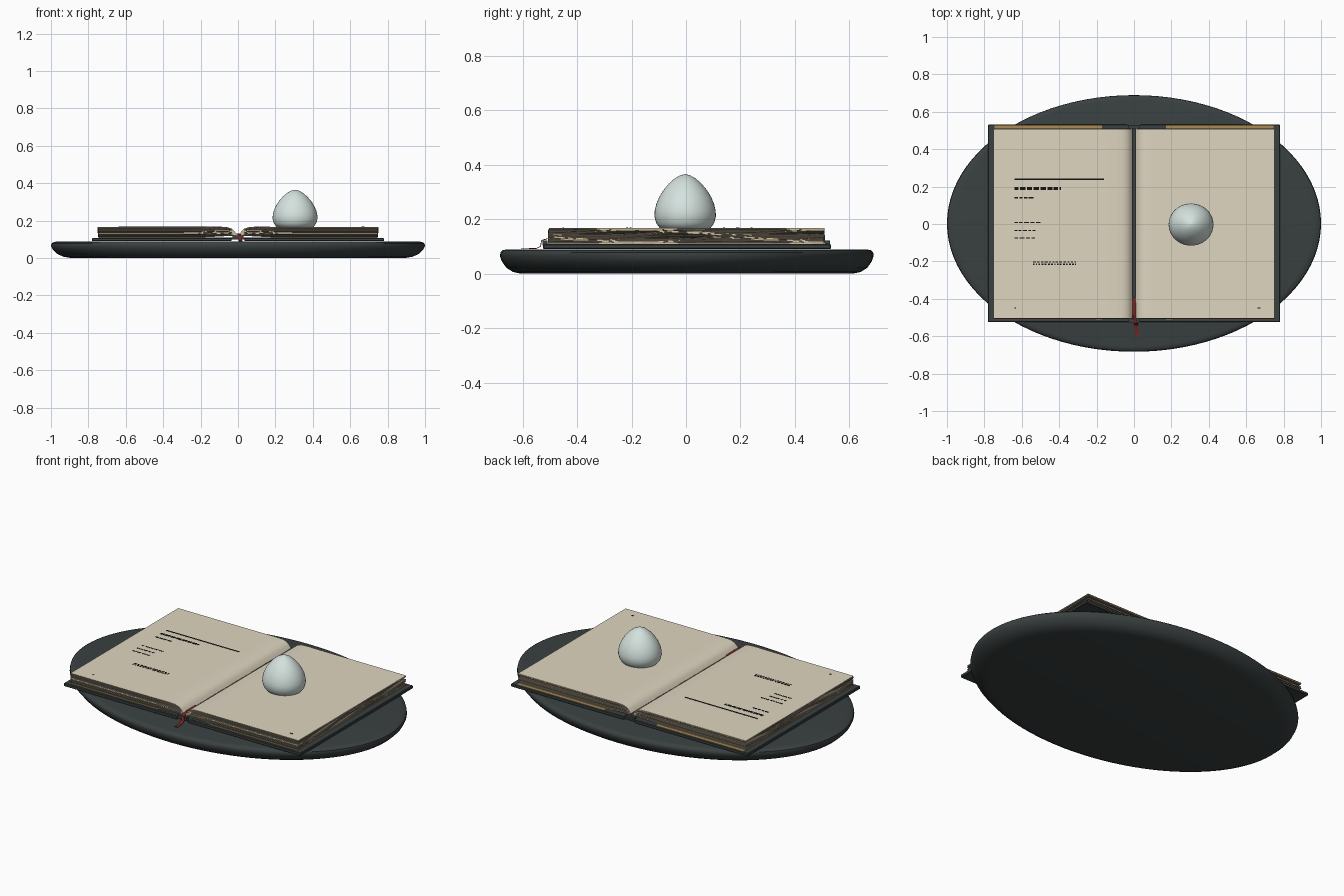
import bpy, bmesh, math, random

random.seed(4)
cube = bpy.data.objects.get("Cube")
if cube:
    bpy.data.objects.remove(cube, do_unlink=True)


def material(name, r, g, b):
    m = bpy.data.materials.new(name)
    m.use_nodes = True
    m.diffuse_color = (r, g, b, 1)
    bsdf = next(n for n in m.node_tree.nodes if n.type == 'BSDF_PRINCIPLED')
    bsdf.inputs["Base Color"].default_value = (r, g, b, 1)
    return m


SLATE = material("dark slate", .042, .051, .051)
PAPER = material("cream paper", .74, .67, .53)
EDGE = material("page edge", .60, .54, .42)
INNER = material("inner page brown", .13, .11, .08)
GOLD = material("gilded edge", .42, .26, .09)
INK = material("black ink", .006, .006, .006)
RED = material("ribbon red", .20, .018, .018)
SHELL = material("pale shell", .66, .76, .73)


def build(name, bm, mats, smooth=None, modifiers=()):
    bmesh.ops.recalc_face_normals(bm, faces=bm.faces)
    mesh = bpy.data.meshes.new(name)
    bm.to_mesh(mesh)
    bm.free()
    ob = bpy.data.objects.new(name, mesh)
    bpy.context.collection.objects.link(ob)
    for m in mats:
        mesh.materials.append(m)
    bpy.ops.object.select_all(action='DESELECT')
    bpy.context.view_layer.objects.active = ob
    ob.select_set(True)
    for kind, settings in modifiers:
        mod = ob.modifiers.new(kind.title(), kind)
        for key, value in settings.items():
            setattr(mod, key, value)
        bpy.ops.object.modifier_apply(modifier=mod.name)
    if smooth:
        bpy.ops.object.shade_smooth_by_angle(angle=math.radians(smooth))
    return ob


def add_box(bm, x0, x1, y0, y1, z0, z1):
    verts = bmesh.ops.create_cube(bm, size=1)["verts"]
    for v in verts:
        v.co.x = (x0 + x1) / 2 + v.co.x * (x1 - x0)
        v.co.y = (y0 + y1) / 2 + v.co.y * (y1 - y0)
        v.co.z = (z0 + z1) / 2 + v.co.z * (z1 - z0)


def box(name, mat, *bounds, modifiers=()):
    bm = bmesh.new()
    add_box(bm, *bounds)
    return build(name, bm, [mat], modifiers=modifiers)


def lathe(name, mat, profile, steps, cx=0, cy=0, squash=1, smooth=40):
    """Rings around z from (radius, height) pairs, capped at both ends."""
    bm = bmesh.new()
    rings = []
    for r, z in profile:
        rings.append([bm.verts.new((cx + r * math.cos(a), cy + r * squash * math.sin(a), z))
                      for a in (math.tau * i / steps for i in range(steps))])
    for low, high in zip(rings, rings[1:]):
        for i in range(steps):
            j = (i + 1) % steps
            bm.faces.new((low[i], low[j], high[j], high[i]))
    bm.faces.new(rings[0][::-1])
    bm.faces.new(rings[-1])
    return build(name, bm, [mat], smooth)


def curve_at(points, x):
    """Height on a polyline."""
    for (x0, z0), (x1, z1) in zip(points, points[1:]):
        if x <= x1:
            return z0 + (z1 - z0) * max(0, (x - x0) / (x1 - x0))
    return points[-1][1]


MIRROR = ('MIRROR', {})

# Oval stand with a tucked-in underside
lathe("oval_stand", SLATE,
      [(.89, 0), (.93, .006), (.965, .021), (.99, .045), (1, .065),
       (.997, .078), (.985, .086), (.96, .089)], 96, squash=.686, cy=.003)

# Egg resting on the right-hand page
lathe("egg", SHELL,
      [(.078, .16), (.10, .168), (.113, .185), (.12, .21), (.119, .23),
       (.113, .255), (.102, .28), (.086, .305), (.064, .33), (.04, .35),
       (.018, .361), (.002, .365)], 40, cx=.305, cy=-.003, squash=.94, smooth=50)

# Cover boards, spine, headbands and gilded lining
box("cover_boards", SLATE, .035, .78, -.525, .532, .09, .108,
    modifiers=[('BEVEL', {"width": .003, "segments": 1}), MIRROR])
box("cover_spine", SLATE, -.04, .04, -.522, .53, .098, .108)
box("gilded_lining", GOLD, .17, .745, -.511, .526, .106, .110, modifiers=[MIRROR])
box("spine_lining", SLATE, -.17, .17, -.511, .526, .106, .109)
for label, y in (("front", -.518), ("back", .519)):
    box(label + "_headband", SLATE, -.03, .03, y - .009, y + .009, .104, .121)

# Page sheets fanning out of the gutter, in loosely wavy bundles
TOP = [(.008, .128), (.02, .145), (.035, .158), (.06, .166), (.1, .168),
       (.2, .167), (.3, .167), (.75, .167)]
BOTTOM = [(.008, .122), (.05, .121), (.12, .117), (.21, .112), (.75, .112)]
COLUMNS = [x for x, z in TOP[:-1]] + [.4, .5, .6, .75]
SHEETS, ROWS, BUNDLE = 12, 28, 4


def sheet(index):
    f = index / (SHEETS - 1)
    is_top = index == SHEETS - 1
    bm = bmesh.new()
    back = .506 + random.uniform(-.003, .004)
    front = -.504 + random.uniform(-.003, .003)
    fore = 0 if is_top else random.uniform(-.006, .001)
    grid = []
    for x in COLUMNS:
        column = []
        for j in range(ROWS + 1):
            y = front + (back - front) * j / ROWS
            z = curve_at(BOTTOM, x) * (1 - f) + curve_at(TOP, x) * f
            amount = .011 * math.sin(math.pi * f) * min(1, x / .2)
            z += amount * math.sin(9 * y + index // BUNDLE * 1.6)
            column.append(bm.verts.new((x + (fore if x > .7 else 0), y, z)))
        grid.append(column)
    for a, b in zip(grid, grid[1:]):
        for j in range(ROWS):
            bm.faces.new((a[j], b[j], b[j + 1], a[j + 1]))
    rim = GOLD if index % BUNDLE == 1 else EDGE
    build("page_sheet_%d" % (index + 1), bm, [PAPER if is_top else INNER, rim], 40,
          [('SOLIDIFY', {"thickness": .003, "offset": -1, "material_offset_rim": 1}),
           MIRROR])


for i in range(SHEETS):
    sheet(i)

# Ink marks as thin plates: left, right, height on page, thickness, dash length
MARKS = [(-.64, -.16, .24, .008, 1), (-.64, -.39, .19, .014, .03),
         (-.64, -.53, .14, .008, .025), (-.64, -.49, .008, .006, .03),
         (-.64, -.52, -.034, .006, .02), (-.64, -.53, -.075, .006, .03),
         (-.54, -.31, -.203, .007, .016), (-.54, -.31, -.216, .007, .010),
         (-.64, -.63, -.45, .006, 1), (.66, .675, -.45, .006, 1)]
bm = bmesh.new()
for left, right, y, h, dash in MARKS:
    x = left
    while x < right - .004:
        end = min(right, x + dash * random.uniform(.6, 1.1)) if dash < 1 else right
        add_box(bm, x, end, y - h / 2, y + h / 2, .166, .1685)
        x = end + .007
build("ink_marks", bm, [INK])

# Ribbon bookmark lying in the gutter and dropping onto the stand
bm = bmesh.new()
PATH = [(0, -.39, .130), (.001, -.47, .131), (.004, -.508, .128),
        (.008, -.53, .122), (.011, -.534, .1), (.013, -.55, .092), (.016, -.605, .091)]
rows = [[bm.verts.new((x + s, y, z)) for s in (-.009, .009)] for x, y, z in PATH]
for a, b in zip(rows, rows[1:]):
    bm.faces.new((a[0], b[0], b[1], a[1]))
build("ribbon_bookmark", bm, [RED], 60, [('SOLIDIFY', {"thickness": .003, "offset": 0})])
